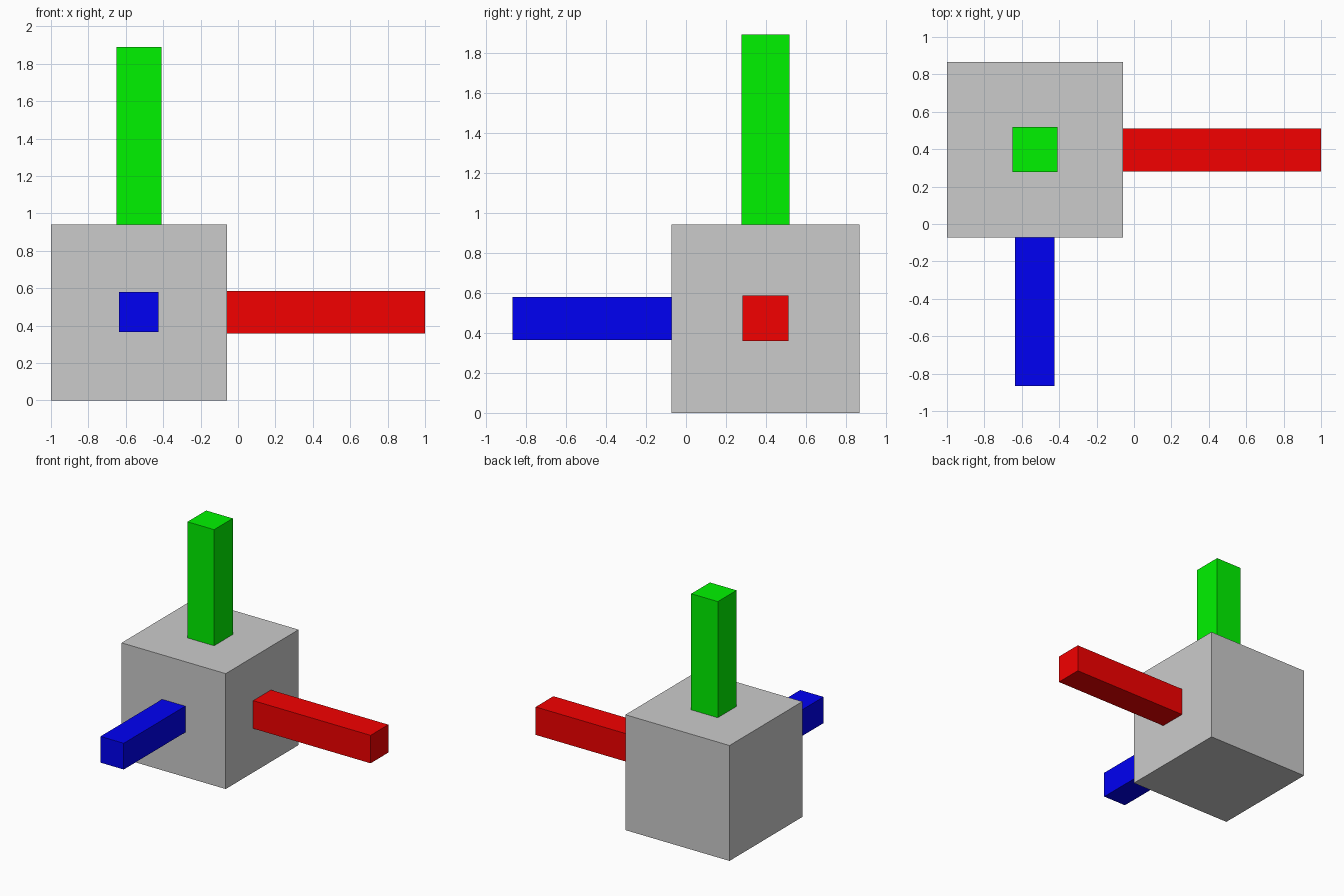
import bpy

if "Cube" in bpy.data.objects:
    bpy.data.objects.remove(bpy.data.objects["Cube"])


def box(name, lo, hi, color=None):
    """Axis-aligned box between two corners."""
    centre = [(a + b) / 2 for a, b in zip(lo, hi)]
    bpy.ops.mesh.primitive_cube_add(size=1, location=centre)
    ob = bpy.context.object
    ob.name = name
    ob.scale = [b - a for a, b in zip(lo, hi)]
    bpy.ops.object.transform_apply(location=False, rotation=False, scale=True)
    if color:
        mat = bpy.data.materials.new(name + "_colour")
        mat.diffuse_color = (*color, 1)
        mat.use_nodes = True
        mat.node_tree.nodes["Principled BSDF"].inputs["Base Color"].default_value = mat.diffuse_color
        ob.data.materials.append(mat)
    return ob


# Central cube
box("cube_body", (-1, -0.073, 0), (-0.06, 0.867, 0.942))

# Three axis bars, each set slightly into its cube face
box("red_bar", (-0.08, 0.282, 0.358), (1, 0.511, 0.586), (0.9, 0, 0))
box("green_bar", (-0.65, 0.277, 0.92), (-0.41, 0.518, 1.89), (0, 0.9, 0))
box("blue_bar", (-0.635, -0.867, 0.365), (-0.425, -0.05, 0.579), (0, 0, 0.9))
